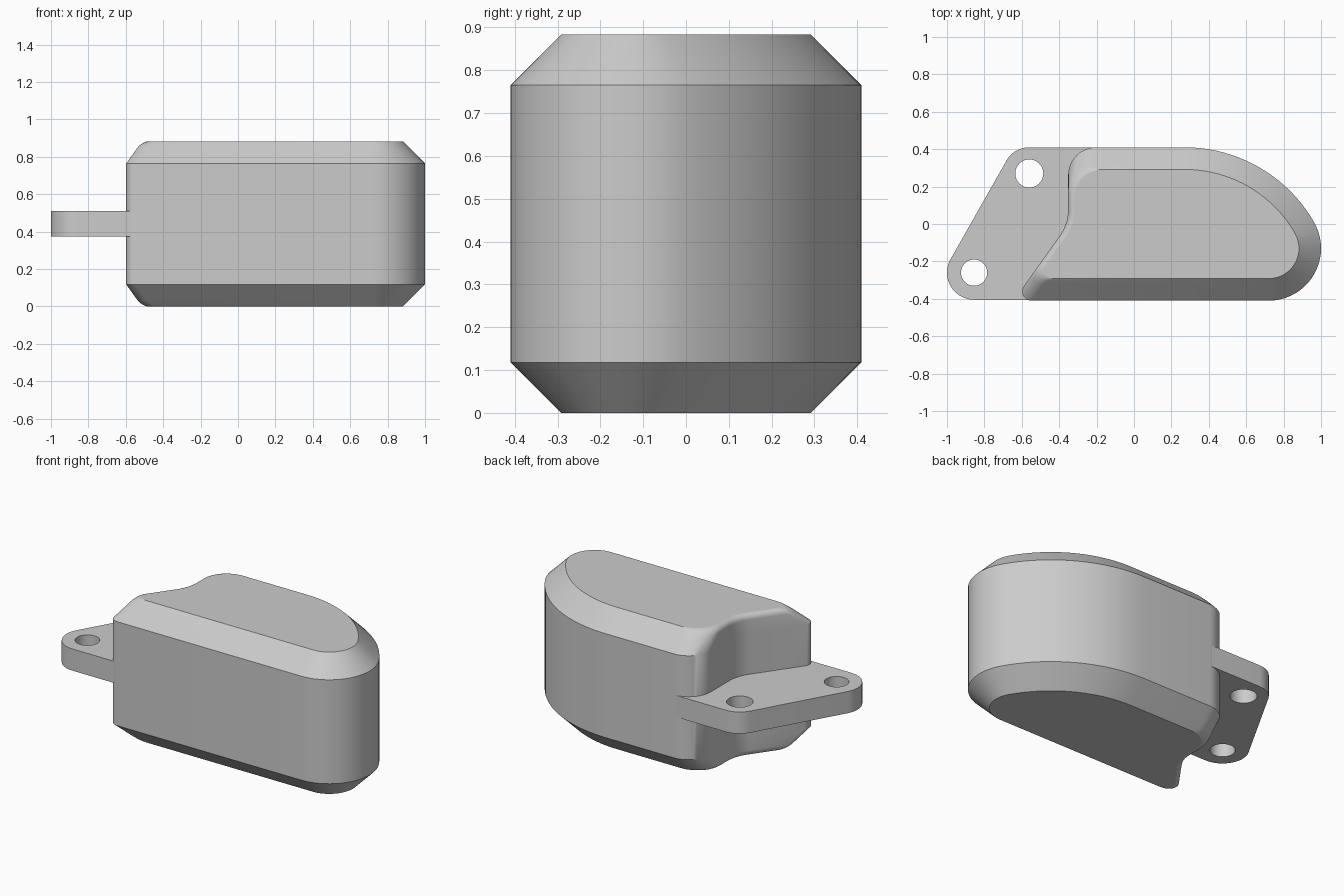
import bpy, bmesh, math
from mathutils import Vector

if "Cube" in bpy.data.objects:
    bpy.data.objects.remove(bpy.data.objects["Cube"], do_unlink=True)

HEIGHT, CHAMFER, EDGE = 0.883, 0.118, 0.035

grey = bpy.data.materials.new("light_grey")
grey.use_nodes = True
grey.diffuse_color = (0.6, 0.6, 0.6, 1)
grey.node_tree.nodes["Principled BSDF"].inputs["Base Color"].default_value = grey.diffuse_color


def arc(cx, cy, r, start, end, n):
    angles = [math.radians(start + (end - start) * i / n) for i in range(n + 1)]
    return [Vector((cx + r * math.cos(a), cy + r * math.sin(a))) for a in angles]


def fillet(before, corner, after, r, n):
    """Points of an arc rounding one corner."""
    a, b = (before - corner).normalized(), (after - corner).normalized()
    half = a.angle(b) / 2
    centre = corner + (a + b).normalized() * r / math.sin(half)
    first = corner + a * r / math.tan(half) - centre
    last = corner + b * r / math.tan(half) - centre
    start = math.degrees(math.atan2(first.y, first.x))
    turn = math.degrees(math.atan2(first.x * last.y - first.y * last.x, first.dot(last)))
    return arc(centre.x, centre.y, r, start, start + turn, n)


def body_outline(inset, shift):
    """Outline inset on the rounded sides, with the waved end shifted inward."""
    back, front = 0.41 - inset, -0.41 + inset
    bend = Vector((-0.352 + shift, 0))
    tip = bend + Vector((1, 1.4)) * front / 1.4
    heel = Vector((bend.x, back))
    pts = arc(0.72, -0.13, 0.28 - inset, -90, 30, 20)
    pts += arc(0.27, -0.39, 0.8 - inset, 30, 90, 20)[1:]
    pts += fillet(Vector((0, back)), heel, bend, 0.15, 12)
    pts += fillet(heel, bend, tip, 0.24, 10)
    pts += fillet(bend, tip, Vector((0, front)), 0.05, 10)
    return pts


def finish(bm, name):
    bmesh.ops.recalc_face_normals(bm, faces=bm.faces)
    mesh = bpy.data.meshes.new(name)
    bm.to_mesh(mesh)
    bm.free()
    mesh.materials.append(grey)
    obj = bpy.data.objects.new(name, mesh)
    bpy.context.collection.objects.link(obj)
    bpy.ops.object.select_all(action='DESELECT')
    obj.select_set(True)
    bpy.context.view_layer.objects.active = obj
    bpy.ops.object.shade_smooth_by_angle(angle=math.radians(30))
    for face in mesh.polygons:
        if abs(face.normal.z) > 0.999:
            face.use_smooth = False


# Body: stacked outlines with chamfered rims and a softened waved end
levels = [(HEIGHT - CHAMFER, 0, 0)]
for i in range(7):
    t = math.pi / 2 * i / 6
    drop = EDGE * (1 - math.sin(t))
    levels.append((HEIGHT - drop, CHAMFER - drop, EDGE * (1 - math.cos(t))))
levels = [(HEIGHT - z, d, s) for z, d, s in reversed(levels)] + levels

bm = bmesh.new()
rings = [[bm.verts.new((p.x, p.y, z)) for p in body_outline(d, s)] for z, d, s in levels]
for low, high in zip(rings, rings[1:]):
    for i in range(len(low)):
        bm.faces.new((low[i - 1], low[i], high[i], high[i - 1]))
bm.faces.new(rings[0])
bm.faces.new(rings[-1])
finish(bm, "body")

# Mounting tab: flat plate with two through holes
plate = arc(-0.56, 0.27, 0.14, 90, 151, 12) + arc(-0.855, -0.26, 0.145, 151, 270, 20)
plate += [Vector(p) for p in ((-0.55, -0.405), (-0.45, -0.3), (-0.25, 0.1), (-0.2, 0.409))]
holes = [arc(-0.56, 0.27, 0.075, 0, 360, 40)[:-1], arc(-0.855, -0.26, 0.07, 0, 360, 40)[:-1]]
bm = bmesh.new()
for loop in [plate] + holes:
    verts = [bm.verts.new((p.x, p.y, 0.375)) for p in loop]
    for i in range(len(verts)):
        bm.edges.new((verts[i - 1], verts[i]))
bmesh.ops.triangle_fill(bm, edges=bm.edges[:], use_beauty=True)
extruded = bmesh.ops.extrude_face_region(bm, geom=bm.faces[:], use_keep_orig=True)["geom"]
bmesh.ops.translate(bm, vec=(0, 0, 0.135),
                    verts=[g for g in extruded if isinstance(g, bmesh.types.BMVert)])
finish(bm, "mounting_tab")
